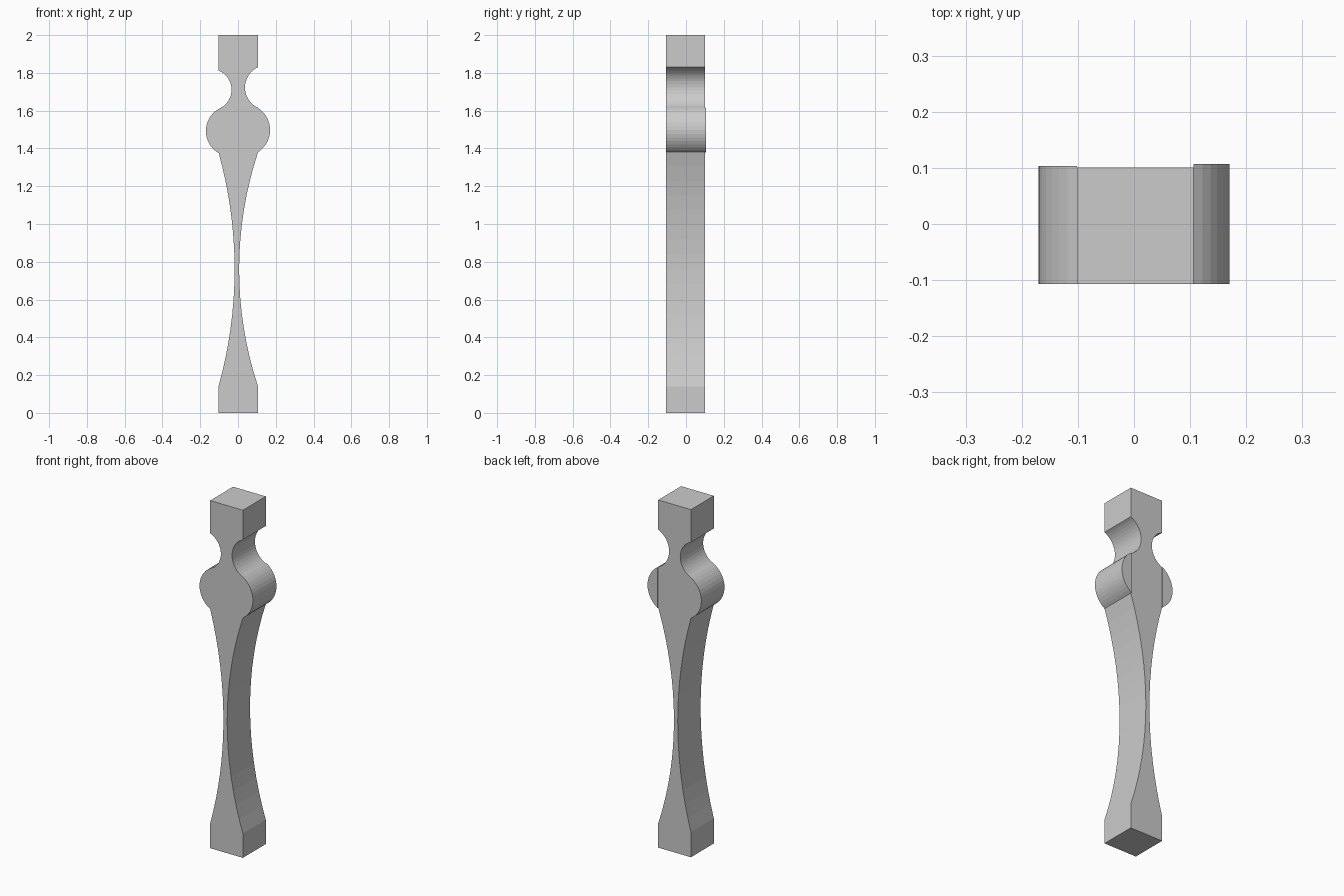
import bpy, bmesh
from math import atan2, pi, sin, cos, hypot

if "Cube" in bpy.data.objects:
    bpy.data.objects.remove(bpy.data.objects["Cube"])

FRONT = -0.107
LEFT, RIGHT = -0.102, 0.106


def arc(x, z0, z1, peak, n):
    """Points of a circular arc from (x, z0) to (x, z1), peaking at x = peak."""
    h, s = (z1 - z0) / 2, peak - x
    r = (h * h + s * s) / (2 * abs(s))
    side = 1 if s > 0 else -1
    cx, cz = peak - side * r, (z0 + z1) / 2
    a = atan2(h, side * (x - cx))
    pts = [(cx + side * r * cos(a * (2 * i / n - 1)),
            cz + r * sin(a * (2 * i / n - 1))) for i in range(n + 1)]
    return pts


def prism(name, profile, back):
    """Extrude an x-z outline from the front plane to the given back plane."""
    bm = bmesh.new()
    face = bm.faces.new([bm.verts.new((x, FRONT, z)) for x, z in profile])
    out = bmesh.ops.extrude_face_region(bm, geom=[face])
    verts = [g for g in out["geom"] if isinstance(g, bmesh.types.BMVert)]
    bmesh.ops.translate(bm, verts=verts, vec=(0, back - FRONT, 0))
    bmesh.ops.recalc_face_normals(bm, faces=bm.faces)
    mesh = bpy.data.meshes.new(name)
    bm.to_mesh(mesh)
    bm.free()
    obj = bpy.data.objects.new(name, mesh)
    bpy.context.collection.objects.link(obj)
    return obj


# Shaft: square post with a long waist and a round neck cut into each side
right_edge = arc(RIGHT, 0.14, 1.38, 0.006, 16) + arc(RIGHT, 1.615, 1.83, 0.037, 16)
left_edge = arc(LEFT, 0.145, 1.375, -0.018, 16) + arc(LEFT, 1.61, 1.812, -0.034, 16)
outline = [(LEFT, 0), (RIGHT, 0)] + right_edge + [(RIGHT, 2), (LEFT, 2)] + left_edge[::-1]
prism("baluster_shaft", outline, 0.101)

# Round bulges on both sides, slightly deeper than the shaft at the back
prism("right_bulge", arc(RIGHT, 1.38, 1.615, 0.17, 14), 0.107)
prism("left_bulge", arc(LEFT, 1.375, 1.61, -0.17, 14), 0.103)
